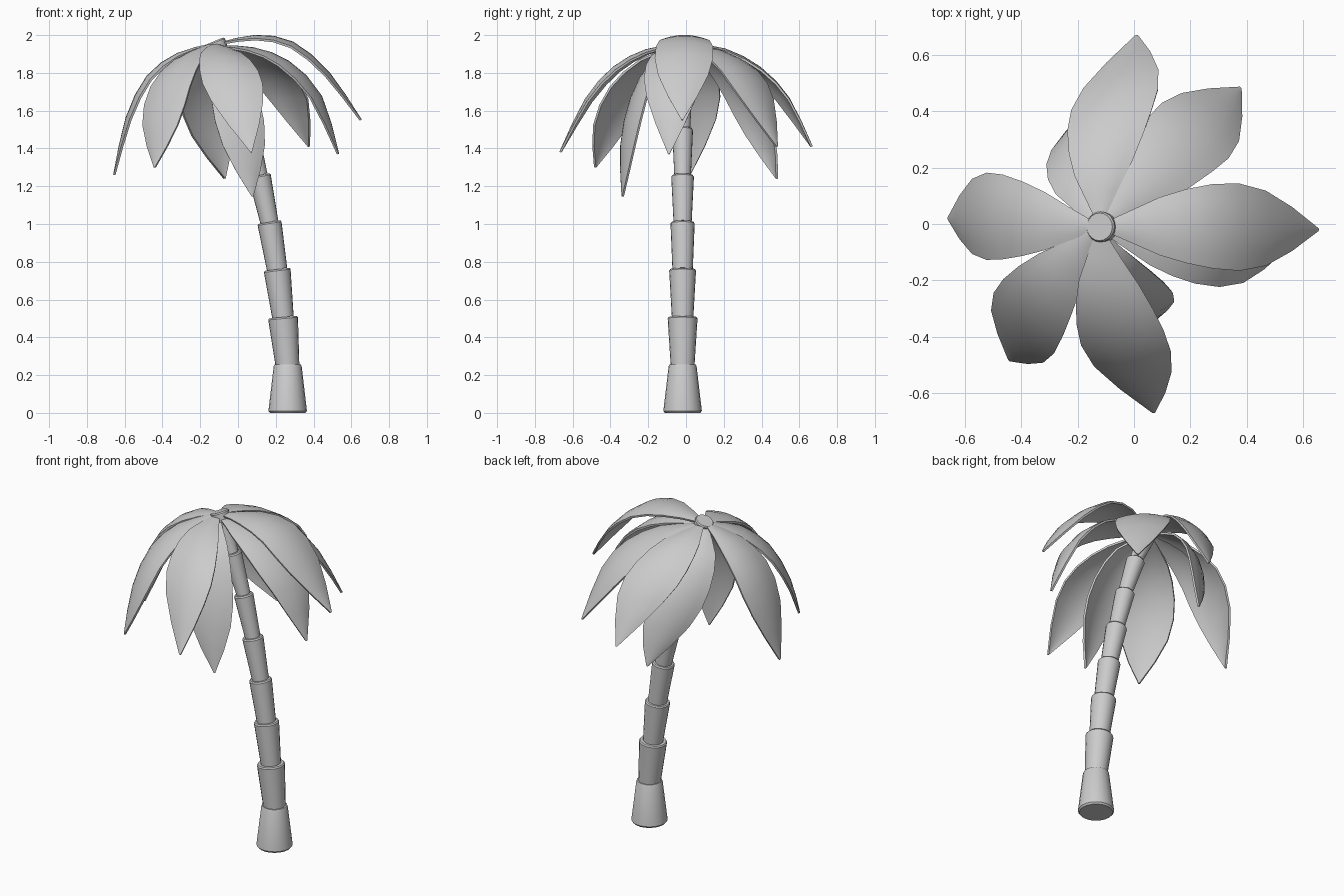
import bpy, bmesh, math
from mathutils import Vector

if "Cube" in bpy.data.objects:
    bpy.data.objects.remove(bpy.data.objects["Cube"])


def add_object(name, bm, angle, thickness=0):
    me = bpy.data.meshes.new(name)
    bmesh.ops.recalc_face_normals(bm, faces=bm.faces)
    bm.to_mesh(me)
    bm.free()
    ob = bpy.data.objects.new(name, me)
    bpy.context.collection.objects.link(ob)
    bpy.ops.object.select_all(action='DESELECT')
    ob.select_set(True)
    bpy.context.view_layer.objects.active = ob
    if thickness:
        mod = ob.modifiers.new("thickness", 'SOLIDIFY')
        mod.thickness = thickness
        mod.offset = 0
        bpy.ops.object.modifier_apply(modifier=mod.name)
    bpy.ops.object.shade_smooth_by_angle(angle=math.radians(angle))
    return ob


def segment(name, a, b, rings, sides=20):
    """Tilted trunk piece from a to b; rings are (fraction, radius)."""
    a, b = Vector(a), Vector(b)
    axis = (b - a).normalized()
    v = axis.cross(Vector((1, 0, 0))).normalized()
    u = v.cross(axis)
    bm = bmesh.new()
    loops = []
    for f, r in rings:
        c = a.lerp(b, f)
        loops.append([bm.verts.new(c + r * (u * math.cos(t) + v * math.sin(t)))
                      for t in (2 * math.pi * i / sides for i in range(sides))])
    for lo, hi in zip(loops, loops[1:]):
        for i in range(sides):
            j = (i + 1) % sides
            bm.faces.new((lo[i], lo[j], hi[j], hi[i]))
    bm.faces.new(loops[0])
    bm.faces.new(loops[-1])
    return add_object(name, bm, 35)


def catmull(p, i, t):
    p1, p2 = p[i], p[i + 1]
    p0 = p[i - 1] if i else p1 * 2 - p2
    p3 = p[i + 2] if i + 2 < len(p) else p2 * 2 - p1
    return 0.5 * (2 * p1 + (p2 - p0) * t + (2 * p0 - 5 * p1 + 4 * p2 - p3) * t * t
                  + (3 * p1 - p0 - 3 * p2 + p3) * t ** 3)


WIDTHS = (0.1, 0.38, 0.66, 0.85, 0.97, 1.0, 0.86, 0.50, 0.02)
ACROSS = (-1, -0.67, -0.33, 0, 0.33, 0.67, 1)


def leaf(name, azimuth, half_width, *pts):
    """Arched blade along a midrib; azimuth sets which way it fans out."""
    p = [Vector(q) for q in pts]
    mid = [catmull(p, i, t) for i in range(4) for t in (0, 0.5)] + [p[-1]]
    az = math.radians(azimuth)
    side = Vector((math.sin(az), -math.cos(az), 0))
    bm = bmesh.new()
    rows = []
    for k, c in enumerate(mid):
        tangent = (mid[min(k + 1, 8)] - mid[max(k - 1, 0)]).normalized()
        normal = side.cross(tangent).normalized()
        w = half_width * WIDTHS[k]
        rows.append([bm.verts.new(c + side * w * s - normal * 0.17 * w * s * s)
                     for s in ACROSS])
    for lo, hi in zip(rows, rows[1:]):
        for i in range(len(ACROSS) - 1):
            bm.faces.new((lo[i], lo[i + 1], hi[i + 1], hi[i]))
    add_object(name, bm, 45, 0.012)


# Trunk: flared base, then stacked pieces that widen upwards
Y = -0.018
segment("trunk_base", (0.263, Y, 0), (0.263, Y, 0.255),
        [(0, 0.094), (0.04, 0.102), (0.97, 0.074), (1, 0.070)])
joints = [(0.262, 0.25), (0.238, 0.507), (0.207, 0.76), (0.166, 1.01),
          (0.113, 1.257), (0.050, 1.505), (-0.027, 1.74), (-0.122, 1.968)]
bottoms = (0.063, 0.057, 0.054, 0.048, 0.044, 0.040, 0.036)
tops = (0.079, 0.071, 0.064, 0.060, 0.055, 0.053, 0.054)
for n, (lo, hi) in enumerate(zip(joints, joints[1:])):
    segment(f"trunk_segment_{n + 1}", (lo[0], Y, lo[1]), (hi[0], Y + 0.008 * (n == 6), hi[1]),
            [(0, bottoms[n]), (0.97, tops[n]), (1, tops[n] - 0.005)])

# Crown of drooping leaves
leaf("leaf_right_upper", 0, 0.153, (-0.10, -0.01, 1.955), (0.09, -0.008, 1.995),
     (0.29, -0.008, 1.96), (0.48, -0.015, 1.80), (0.65, -0.02, 1.55))
leaf("leaf_right_lower", -12, 0.155, (-0.10, -0.02, 1.94), (0.08, -0.045, 1.93),
     (0.26, -0.065, 1.86), (0.43, -0.08, 1.68), (0.53, -0.09, 1.37))
leaf("leaf_back_right", 50, 0.152, (-0.10, 0.01, 1.945), (0.04, 0.15, 1.92),
     (0.17, 0.29, 1.83), (0.28, 0.39, 1.67), (0.375, 0.48, 1.41))
leaf("leaf_back_upper", 104, 0.157, (-0.12, 0.02, 1.95), (-0.11, 0.20, 1.925),
     (-0.09, 0.38, 1.83), (-0.05, 0.53, 1.67), (0.01, 0.665, 1.41))
leaf("leaf_back_lower", 125, 0.15, (-0.14, 0.01, 1.94), (-0.20, 0.17, 1.85),
     (-0.20, 0.31, 1.68), (-0.15, 0.41, 1.47), (-0.07, 0.48, 1.24))
leaf("leaf_left", 180, 0.153, (-0.14, -0.01, 1.95), (-0.32, 0.01, 1.90),
     (-0.48, 0.025, 1.78), (-0.59, 0.027, 1.56), (-0.655, 0.02, 1.26))
leaf("leaf_front_left", 225, 0.15, (-0.14, -0.03, 1.95), (-0.27, -0.18, 1.88),
     (-0.37, -0.31, 1.74), (-0.425, -0.41, 1.53), (-0.44, -0.48, 1.30))
leaf("leaf_front_upper", -94, 0.158, (-0.12, -0.03, 1.95), (-0.09, -0.21, 1.92),
     (-0.05, -0.38, 1.83), (-0.005, -0.53, 1.66), (0.07, -0.665, 1.38))
leaf("leaf_front_lower", -72, 0.135, (-0.12, -0.03, 1.94), (-0.065, -0.17, 1.86),
     (-0.01, -0.27, 1.67), (0.035, -0.325, 1.42), (0.075, -0.335, 1.145))
